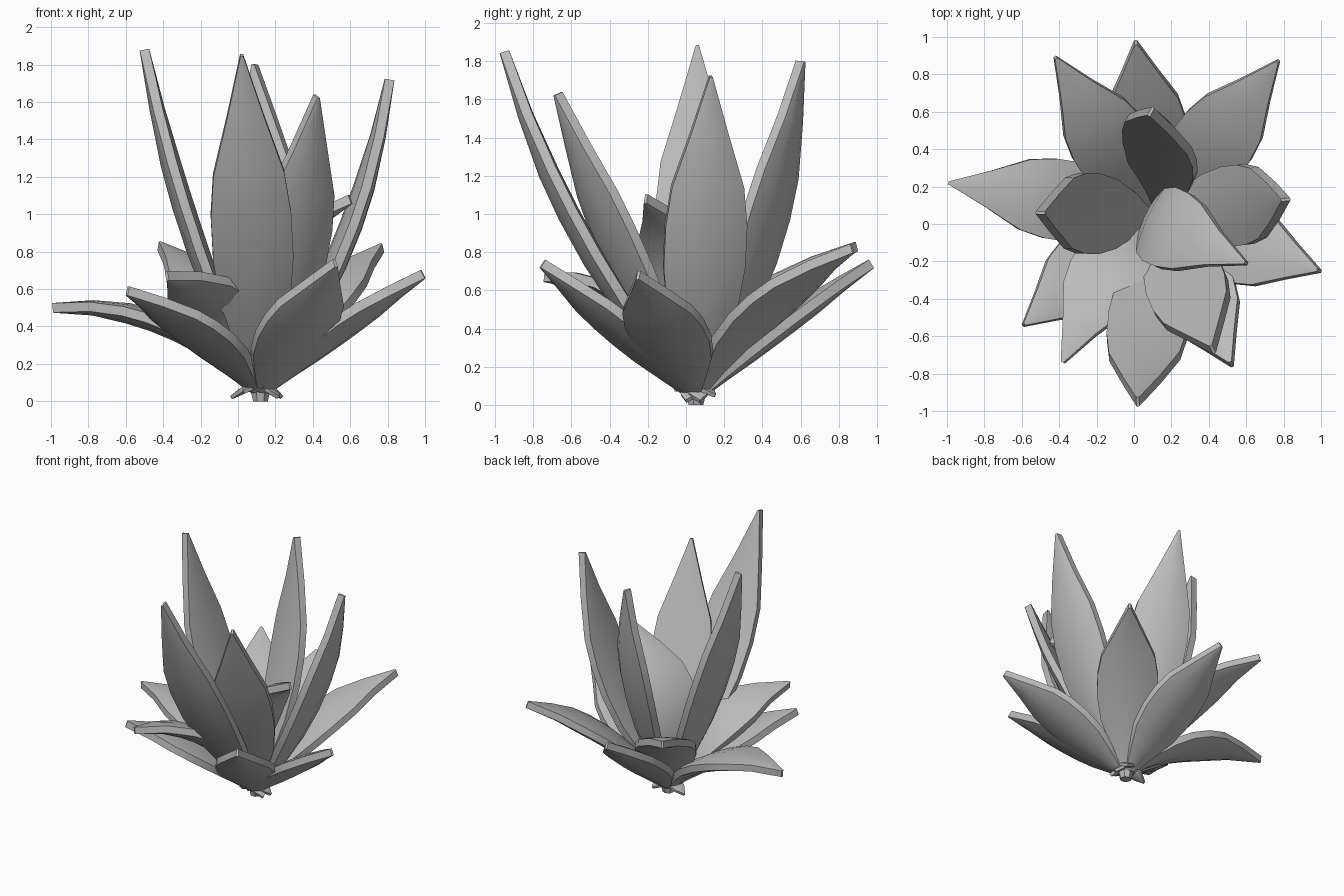
import bpy, bmesh, math
from mathutils import Vector, Matrix

cube = bpy.data.objects.get("Cube")
if cube:
    bpy.data.objects.remove(cube, do_unlink=True)

mat = bpy.data.materials.new("plain_grey")
mat.use_nodes = True
GREY = (0.5, 0.5, 0.5, 1)
mat.diffuse_color = GREY
mat.node_tree.nodes["Principled BSDF"].inputs["Base Color"].default_value = GREY

# Half width along the leaf, from root to point
OUTLINE = [(0, .04), (.13, .11), (.28, .185), (.42, .215), (.55, .215), (.67, .19), (.83, .1), (1, .008)]
ACROSS = (-1, -.6, 0, .6, 1)


def leaf(name, root, tip, bow=0.0, roll=0.0, width=1.0, rim=.05):
    """Fleshy blade, bulging on both faces; bow arches it toward its upper face."""
    root, tip = Vector(root), Vector(tip)
    axis = (tip - root).normalized()
    side = axis.cross(Vector((0, 0, 1))).normalized()
    side = Matrix.Rotation(math.radians(roll), 3, axis) @ side
    up = side.cross(axis)
    bm = bmesh.new()
    rings = []
    for t, half in OUTLINE:
        half *= width
        centre = root.lerp(tip, t) + up * bow * 4 * t * (1 - t)
        tangent = (axis + up * bow * 4 * (1 - 2 * t) / (tip - root).length).normalized()
        n = side.cross(tangent)

        def point(a, sign, bulge):
            return centre + side * half * a + n * sign * (rim / 2 + bulge * half * (1 - a * a))

        ring = [point(a, 1, .1) for a in ACROSS] + [point(a, -1, .22) for a in reversed(ACROSS)]
        rings.append([bm.verts.new(p) for p in ring])
    for a, b in zip(rings, rings[1:]):
        for i in range(len(a)):
            j = (i + 1) % len(a)
            bm.faces.new((a[i], a[j], b[j], b[i]))
    bm.faces.new(rings[0])
    bm.faces.new(rings[-1])
    bmesh.ops.recalc_face_normals(bm, faces=bm.faces)
    finish(name, bm)


def finish(name, bm):
    mesh = bpy.data.meshes.new(name)
    bm.to_mesh(mesh)
    bm.free()
    mesh.materials.append(mat)
    obj = bpy.data.objects.new(name, mesh)
    bpy.context.collection.objects.link(obj)
    bpy.ops.object.select_all(action='DESELECT')
    obj.select_set(True)
    bpy.context.view_layer.objects.active = obj
    bpy.ops.object.shade_smooth_by_angle(angle=math.radians(32))


HEART = Vector((.12, .05, .07))

# Spreading outer leaves: tip, bow, roll
outer = [
    ((-.99, .22, .5), .15, 0), ((-.42, .89, .83), .12, 0),
    ((.01, .97, .74), .03, 0), ((.77, .87, .82), .09, 0),
    ((.99, -.25, .68), .03, 0), ((.52, -.75, .74), .01, 0),
    ((-.38, -.74, .67), .18, 14), ((-.59, -.54, .59), .06, 0),
]
# Upright inner leaves
inner = [
    ((.02, -.95, 1.85), -.1, 8), ((-.5, .06, 1.88), -.05, 0),
    ((.09, .6, 1.8), -.07, -32), ((.81, .13, 1.72), -.09, 0),
    ((.42, -.67, 1.63), -.03, 5),
]
for group, leaves in (("outer_leaf", outer), ("inner_leaf", inner)):
    for k, (tip, bow, roll) in enumerate(leaves):
        out = Vector((tip[0] - HEART.x, tip[1] - HEART.y, 0)).normalized()
        leaf(f"{group}_{k + 1}", HEART + out * .03, tip, bow, roll)

# Young leaf curling over the middle
leaf("centre_leaf", HEART + Vector((-.03, -.03, .1)), (.6, -.21, 1.08), bow=.2)

# Short dry stubs splayed under the rosette
for k in range(7):
    a = math.radians(k * 360 / 7 + 15)
    reach = .12 + .04 * (k % 2)
    tip = (HEART.x + math.cos(a) * reach, HEART.y + math.sin(a) * reach * .7, .02 + .03 * (k % 3))
    leaf(f"root_stub_{k + 1}", HEART + Vector((0, 0, .05)), tip, width=.25, rim=.02)

# Stem core
bm = bmesh.new()
bmesh.ops.create_cone(bm, cap_ends=True, segments=7, radius1=.04, radius2=.07, depth=.12,
                      matrix=Matrix.Translation((HEART.x, HEART.y, .06)))
finish("stem", bm)
